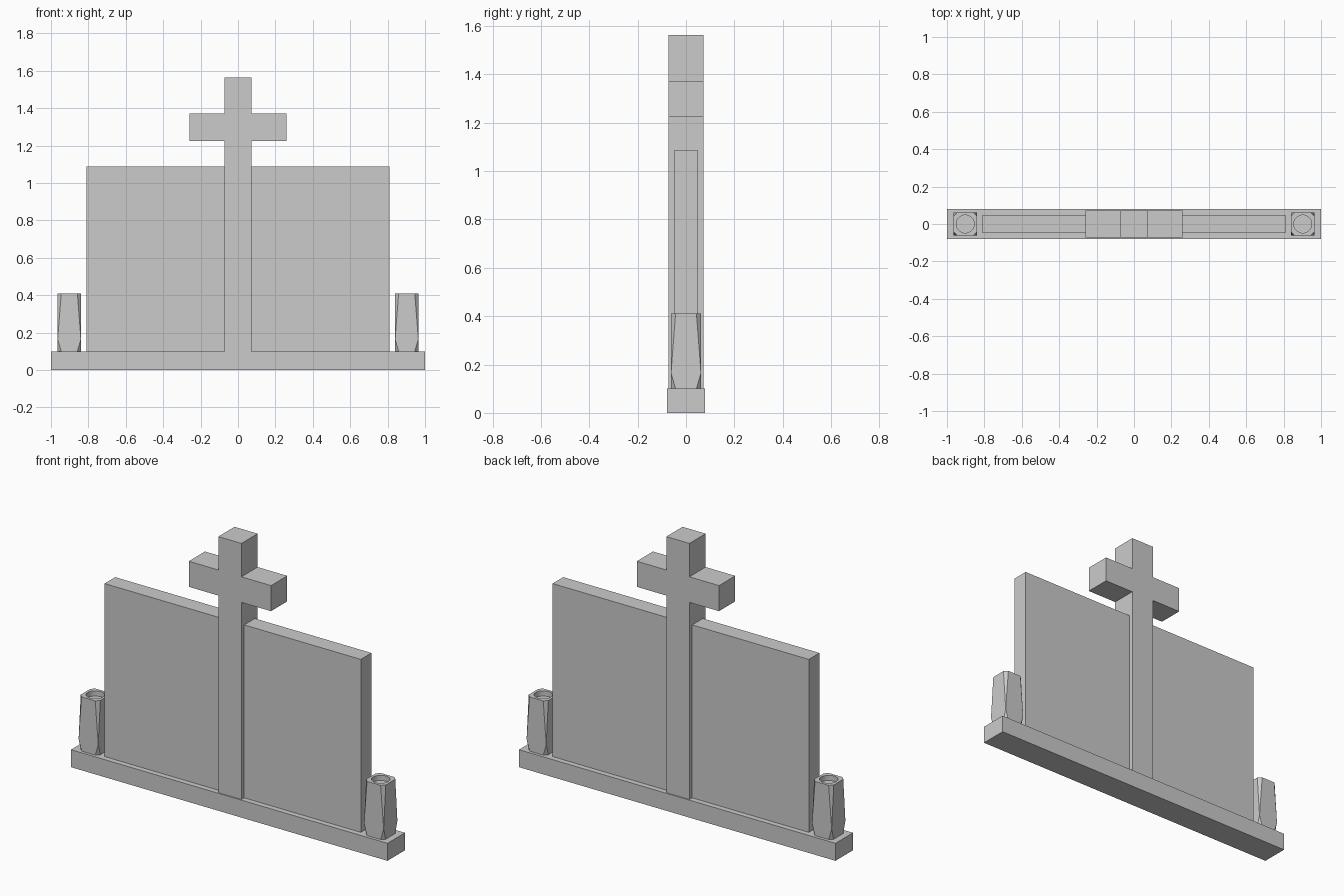
import bpy, bmesh
from mathutils import Vector

if "Cube" in bpy.data.objects:
    bpy.data.objects.remove(bpy.data.objects["Cube"])


def add_object(name, bm):
    bmesh.ops.recalc_face_normals(bm, faces=bm.faces[:])
    mesh = bpy.data.meshes.new(name)
    bm.to_mesh(mesh)
    bm.free()
    obj = bpy.data.objects.new(name, mesh)
    bpy.context.collection.objects.link(obj)
    return obj


def box(name, x0, x1, half_y, z0, z1):
    bm = bmesh.new()
    bmesh.ops.create_cube(bm, size=1)
    bmesh.ops.scale(bm, vec=(x1 - x0, 2 * half_y, z1 - z0), verts=bm.verts[:])
    bmesh.ops.translate(bm, vec=((x0 + x1) / 2, 0, (z0 + z1) / 2), verts=bm.verts[:])
    return add_object(name, bm)


def cross(name, w, half_y, z0, z1, arm, a0, a1):
    # Half outline mirrored in x, then extruded in depth
    half = [(w, z0), (w, a0), (arm, a0), (arm, a1), (w, a1), (w, z1)]
    outline = half + [(-x, z) for x, z in reversed(half)]
    bm = bmesh.new()
    face = bm.faces.new([bm.verts.new((x, -half_y, z)) for x, z in outline])
    new = bmesh.ops.extrude_face_region(bm, geom=[face], use_keep_orig=True)["geom"]
    moved = [v for v in new if isinstance(v, bmesh.types.BMVert)]
    bmesh.ops.translate(bm, vec=(0, 2 * half_y, 0), verts=moved)
    return add_object(name, bm)


def vase(name, cx, z0, z1):
    # Square body whose corners are cut away towards the top and bottom
    r, c, z_mid = 0.062, 0.043, z0 + 0.065
    bm = bmesh.new()
    for sx in (-1, 1):
        for sy in (-1, 1):
            bm.verts.new((cx + sx * r, sy * r, z_mid))
            for z in (z0, z1):
                bm.verts.new((cx + sx * r, sy * c, z))
                bm.verts.new((cx + sx * c, sy * r, z))
    bmesh.ops.convex_hull(bm, input=bm.verts[:])
    bmesh.ops.dissolve_limit(bm, angle_limit=0.01, verts=bm.verts[:], edges=bm.edges[:])

    # Round recess: open the top face with a ring, then sink a floor
    top = max(bm.faces, key=lambda f: f.calc_center_median().z)
    rim = list(top.edges)
    bmesh.ops.delete(bm, geom=[top], context='FACES_ONLY')
    circle = bmesh.ops.create_circle(bm, cap_ends=False, radius=0.048, segments=32)["verts"]
    bmesh.ops.translate(bm, vec=Vector((cx, 0, z1)), verts=circle)
    ring = list({e for v in circle for e in v.link_edges})
    bmesh.ops.triangle_fill(bm, edges=rim + ring, use_beauty=True, normal=(0, 0, 1))
    # Drop any fill inside the mouth before extruding the wall
    inside = [f for f in bm.faces if all(v in circle for v in f.verts)]
    if inside:
        bmesh.ops.delete(bm, geom=inside, context='FACES')
    wall = bmesh.ops.extrude_edge_only(bm, edges=ring)["geom"]
    low = [v for v in wall if isinstance(v, bmesh.types.BMVert)]
    bmesh.ops.translate(bm, vec=(0, 0, -0.03), verts=low)
    bmesh.ops.contextual_create(bm, geom=[g for g in wall if isinstance(g, bmesh.types.BMEdge)
                                          and all(v in low for v in g.verts)])
    return add_object(name, bm)


# Plinth and central cross
box("base", -1, 1, 0.079, 0, 0.10)
cross("cross", 0.073, 0.073, 0.10, 1.563, 0.26, 1.226, 1.372)

# Slabs and vases on both sides
for side, s in (("left", -1), ("right", 1)):
    x0, x1 = sorted((s * 0.073, s * 0.81))
    box(side + "_slab", x0, x1, 0.048, 0.10, 1.088)
    vase(side + "_vase", s * 0.902, 0.10, 0.41)
